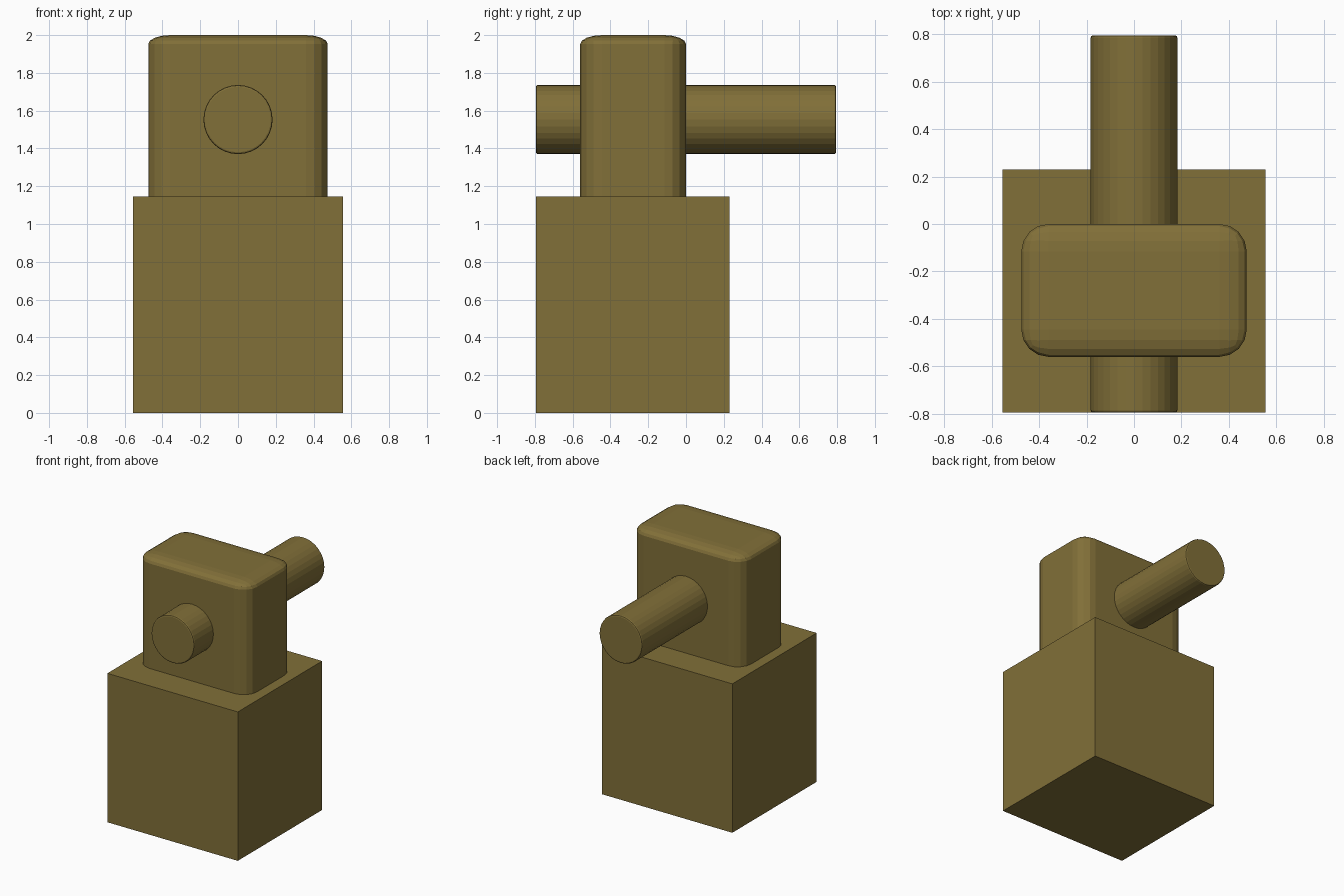
import bpy, bmesh, math
from mathutils import Matrix

if "Cube" in bpy.data.objects:
    bpy.data.objects.remove(bpy.data.objects["Cube"])

mat = bpy.data.materials.new("olive_brown")
mat.diffuse_color = (0.22, 0.16, 0.04, 1)
mat.use_nodes = True
mat.node_tree.nodes["Principled BSDF"].inputs["Base Color"].default_value = mat.diffuse_color


def finish(name, bm):
    bmesh.ops.recalc_face_normals(bm, faces=bm.faces)
    mesh = bpy.data.meshes.new(name)
    bm.to_mesh(mesh)
    bm.free()
    mesh.materials.append(mat)
    obj = bpy.data.objects.new(name, mesh)
    bpy.context.collection.objects.link(obj)
    return obj


def box(x0, x1, y0, y1, z0, z1):
    bm = bmesh.new()
    bmesh.ops.create_cube(bm, size=1)
    bmesh.ops.scale(bm, vec=(x1 - x0, y1 - y0, z1 - z0), verts=bm.verts)
    bmesh.ops.translate(bm, vec=((x0 + x1) / 2, (y0 + y1) / 2, (z0 + z1) / 2), verts=bm.verts)
    return bm


# Square base block
finish("base_block", box(-0.555, 0.555, -0.795, 0.23, 0, 1.145))

# Head block: round the upright and top edges, then flatten the top rounding
squash = 0.42
height = 2.0 - 1.145
bm = box(-0.475, 0.475, -0.56, 0.0, 0, height / squash)
edges = [e for e in bm.edges if max(v.co.z for v in e.verts) > 0.1]
bmesh.ops.bevel(bm, geom=edges, offset=0.115, offset_type='OFFSET',
                segments=4, profile=0.5, affect='EDGES')
bmesh.ops.scale(bm, vec=(1, 1, squash), verts=bm.verts)
bmesh.ops.translate(bm, vec=(0, 0, 1.145), verts=bm.verts)
finish("head_block", bm)

# Cross bar running front to back, with softened end rims
bm = bmesh.new()
bmesh.ops.create_cone(bm, cap_ends=True, segments=32, radius1=0.183, radius2=0.183, depth=1.59)
rims = [e for e in bm.edges if abs(e.verts[0].co.z - e.verts[1].co.z) < 0.001]
bmesh.ops.bevel(bm, geom=rims, offset=0.01, offset_type='OFFSET',
                segments=2, profile=0.5, affect='EDGES')
bm.transform(Matrix.Translation((0, 0, 1.553)) @ Matrix.Rotation(math.pi / 2, 4, 'X'))
finish("cross_bar", bm)
